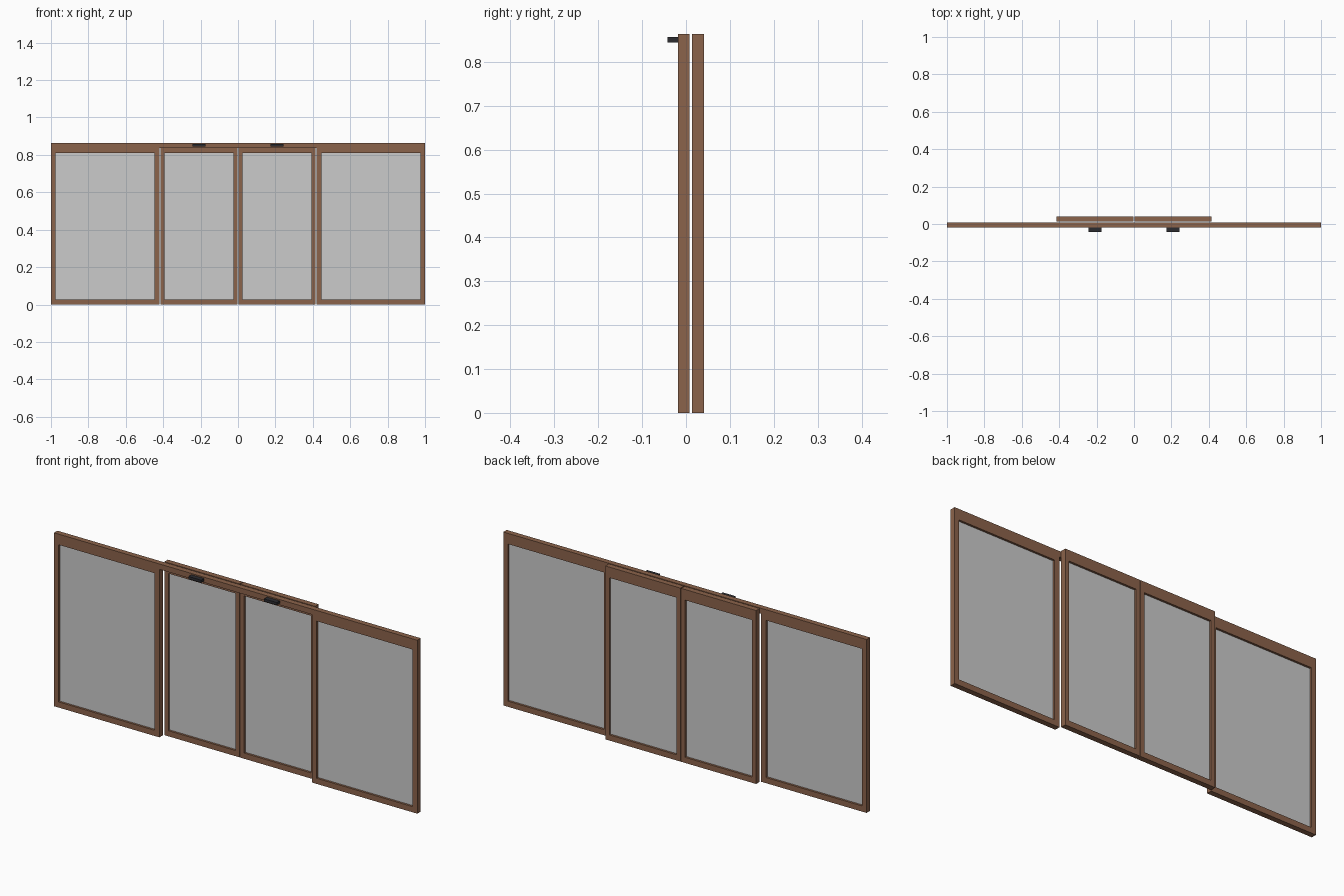
import bpy, math
from mathutils import Matrix

if "Cube" in bpy.data.objects:
    bpy.data.objects.remove(bpy.data.objects["Cube"])

H = 0.863                 # overall height
FRONT, BACK = -0.005, 0.0275   # centre planes of fixed frame and sliding doors
THICK = 0.027


def material(name, color):
    m = bpy.data.materials.new(name)
    m.diffuse_color = color
    m.use_nodes = True
    m.node_tree.nodes["Principled BSDF"].inputs["Base Color"].default_value = m.diffuse_color
    return m


wood = material("brown_frame", (0.26, 0.125, 0.07, 1))
dark = material("dark_plastic", (0.025, 0.025, 0.03, 1))


def rect(x0, x1, z0, z1):
    return [(x0, z0), (x1, z0), (x1, z1), (x0, z1)]


def plate(name, loops, y, thick, mat=None):
    """Extruded front-view outline; loops after the first are holes."""
    cu = bpy.data.curves.new(name, 'CURVE')
    cu.dimensions = '2D'
    cu.fill_mode = 'BOTH'
    cu.extrude = thick / 2
    for pts in loops:
        s = cu.splines.new('POLY')
        s.points.add(len(pts) - 1)
        for p, (x, z) in zip(s.points, pts):
            p.co = (x, z, 0, 1)
        s.use_cyclic_u = True
    tmp = bpy.data.objects.new(name + "_tmp", cu)
    bpy.context.collection.objects.link(tmp)
    deps = bpy.context.evaluated_depsgraph_get()
    me = bpy.data.meshes.new_from_object(tmp.evaluated_get(deps))
    bpy.data.objects.remove(tmp)
    me.transform(Matrix.Translation((0, y, 0)) @ Matrix.Rotation(math.pi / 2, 4, 'X'))
    for poly in me.polygons:
        poly.use_smooth = False
    me.materials.clear()
    if mat:
        me.materials.append(mat)
    ob = bpy.data.objects.new(name, me)
    bpy.context.collection.objects.link(ob)
    return ob


def flip(pts, side):
    return [(side * x, z) for x, z in pts]


side_pane = rect(0.446, 0.975, 0.028, 0.81)
door_outline = rect(0.002, 0.415, 0, H)
door_pane = rect(0.023, 0.393, 0.028, 0.81)

# Fixed frame: two side panels joined by a header over the doorway
outline = [(-1, 0), (-0.42, 0), (-0.42, 0.836), (0.42, 0.836),
           (0.42, 0), (1, 0), (1, H), (-1, H)]
plate("fixed_frame", [outline, flip(side_pane, -1), side_pane], FRONT, THICK, wood)

for side, tag in ((-1, "left"), (1, "right")):
    # Fixed glass
    plate(f"fixed_glass_{tag}", [flip(side_pane, side)], FRONT, 0.006)
    # Sliding door behind the frame
    plate(f"door_frame_{tag}", [flip(door_outline, side), flip(door_pane, side)],
          BACK, THICK, wood)
    plate(f"door_glass_{tag}", [flip(door_pane, side)], BACK, 0.006)
    # Motion sensor on the header
    plate(f"sensor_{tag}", [flip(rect(0.173, 0.243, 0.844, 0.857), side)],
          -0.030, 0.024, dark)
